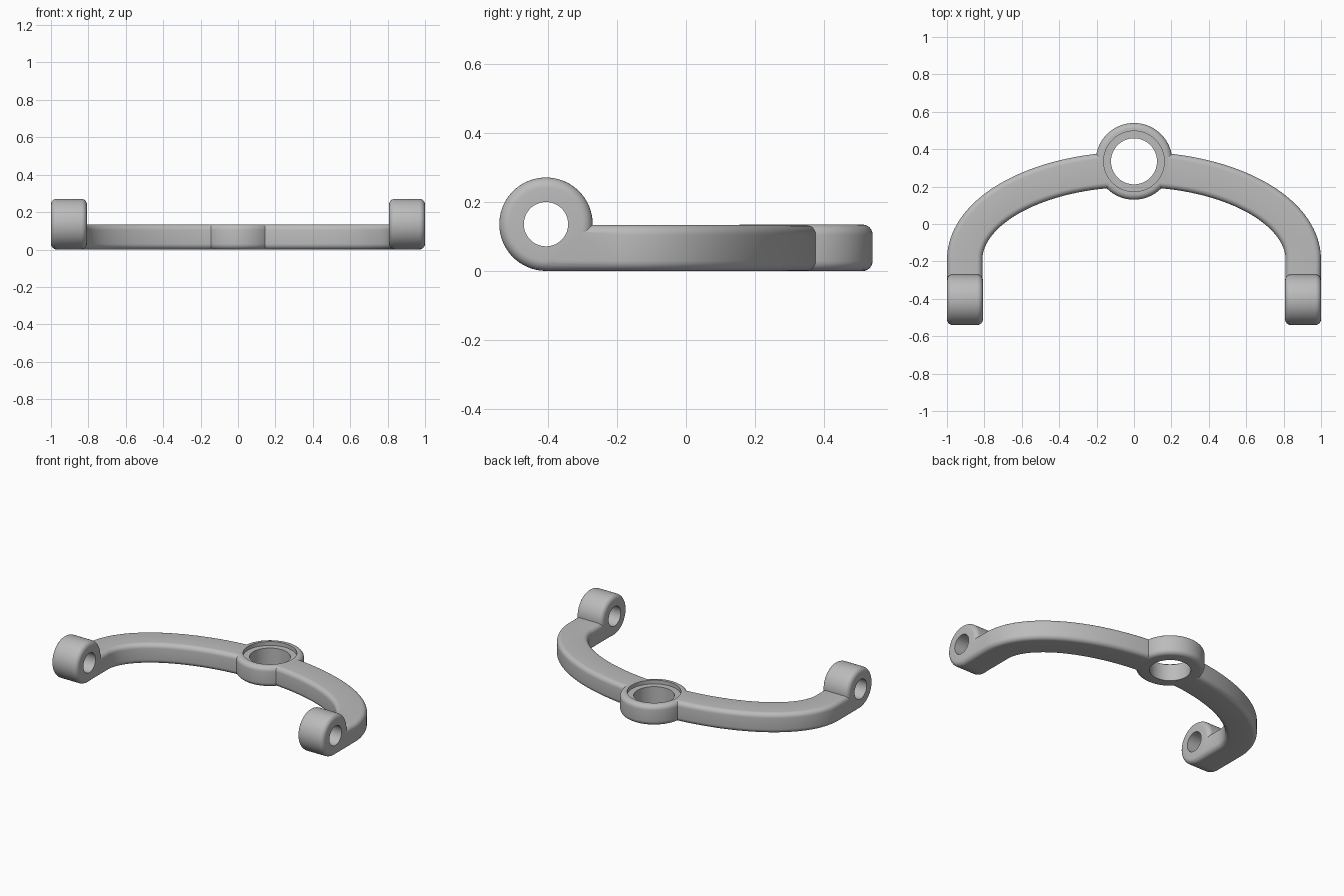
import bpy, bmesh, math
from mathutils import Vector, Matrix

if "Cube" in bpy.data.objects:
    bpy.data.objects.remove(bpy.data.objects["Cube"])

HEIGHT = 0.135
EYE_Y, EYE_R, EYE_HOLE = -0.405, 0.135, 0.064
HUB_Y, HUB_R, HUB_BORE = 0.335, 0.205, 0.123
ROUND = 0.03

grey = bpy.data.materials.new("satin grey")
grey.use_nodes = True
colour = (0.5, 0.5, 0.5, 1)
grey.diffuse_color = colour
grey.node_tree.nodes["Principled BSDF"].inputs["Base Color"].default_value = colour


def finish(bm, name):
    bmesh.ops.recalc_face_normals(bm, faces=bm.faces)
    mesh = bpy.data.meshes.new(name)
    bm.to_mesh(mesh)
    bm.free()
    mesh.materials.append(grey)
    ob = bpy.data.objects.new(name, mesh)
    bpy.context.collection.objects.link(ob)
    return ob


def cylinder(name, radius, length, centre, along_x=False, rounding=0):
    bm = bmesh.new()
    bmesh.ops.create_cone(bm, cap_ends=True, segments=96, radius1=radius,
                          radius2=radius, depth=length)
    if rounding:
        rims = [e for e in bm.edges if abs(e.verts[0].co.z - e.verts[1].co.z) < 1e-4]
        bmesh.ops.bevel(bm, geom=rims, offset=rounding, segments=6, profile=0.5,
                        affect='EDGES')
    if along_x:
        bm.transform(Matrix.Rotation(math.pi / 2, 4, 'Y'))
    bm.transform(Matrix.Translation(centre))
    return finish(bm, name)


def rounded_section(half_w, z0, z1, r, steps=6):
    points = []
    corners = [(half_w - r, z1 - r), (r - half_w, z1 - r),
               (r - half_w, z0 + r), (half_w - r, z0 + r)]
    for i, (u, v) in enumerate(corners):
        for k in range(steps + 1):
            a = (i + k / steps) * math.pi / 2
            points.append((u + r * math.cos(a), v + r * math.sin(a)))
    return points


def curved_arm():
    # Half ellipse with a straight leg at each end, constant width
    a, b, base, n = 0.905, 0.482, -0.19, 96
    path = [(Vector((a, EYE_Y, 0)), Vector((1, 0, 0)))]
    for i in range(n + 1):
        t = math.pi * i / n
        c, s = math.cos(t), math.sin(t)
        path.append((Vector((a * c, base + b * s, 0)),
                     Vector((b * c, a * s, 0)).normalized()))
    path.append((Vector((-a, EYE_Y, 0)), Vector((-1, 0, 0))))
    section = rounded_section(0.0945, 0.0005, HEIGHT - 0.0007, ROUND)
    bm = bmesh.new()
    rings = [[bm.verts.new(p + out * u + Vector((0, 0, v))) for u, v in section]
             for p, out in path]
    for r0, r1 in zip(rings, rings[1:]):
        for k in range(len(section)):
            j = (k + 1) % len(section)
            bm.faces.new((r0[k], r0[j], r1[j], r1[k]))
    bm.faces.new(rings[0])
    bm.faces.new(rings[-1])
    return finish(bm, "pivot_bracket")


def combine(target, tool, operation):
    mod = target.modifiers.new(operation, 'BOOLEAN')
    mod.object, mod.operation, mod.solver = tool, operation, 'EXACT'
    tool.hide_render = True
    bpy.context.view_layer.objects.active = target
    bpy.ops.object.modifier_apply(modifier=mod.name)
    bpy.data.objects.remove(tool)


bracket = curved_arm()

# Centre hub and the two end eyes
combine(bracket, cylinder("hub", HUB_R, HEIGHT, (0, HUB_Y, HEIGHT / 2),
                          rounding=ROUND), 'UNION')
for side in (1, -1):
    combine(bracket, cylinder("eye", EYE_R, 0.192, (side * 0.904, EYE_Y, EYE_R + 0.001),
                              True, ROUND), 'UNION')

# Bore, shallow counterbore and eye holes
combine(bracket, cylinder("bore", HUB_BORE, 1, (0, HUB_Y, 0)), 'DIFFERENCE')
combine(bracket, cylinder("counterbore", 0.162, 0.05, (0, HUB_Y, HEIGHT)), 'DIFFERENCE')
for side in (1, -1):
    combine(bracket, cylinder("eye_hole", EYE_HOLE, 0.5, (side * 0.904, EYE_Y, EYE_R + 0.001),
                              True), 'DIFFERENCE')

bpy.ops.object.select_all(action='DESELECT')
bracket.select_set(True)
bpy.context.view_layer.objects.active = bracket
bpy.ops.object.shade_smooth_by_angle(angle=math.radians(30))
